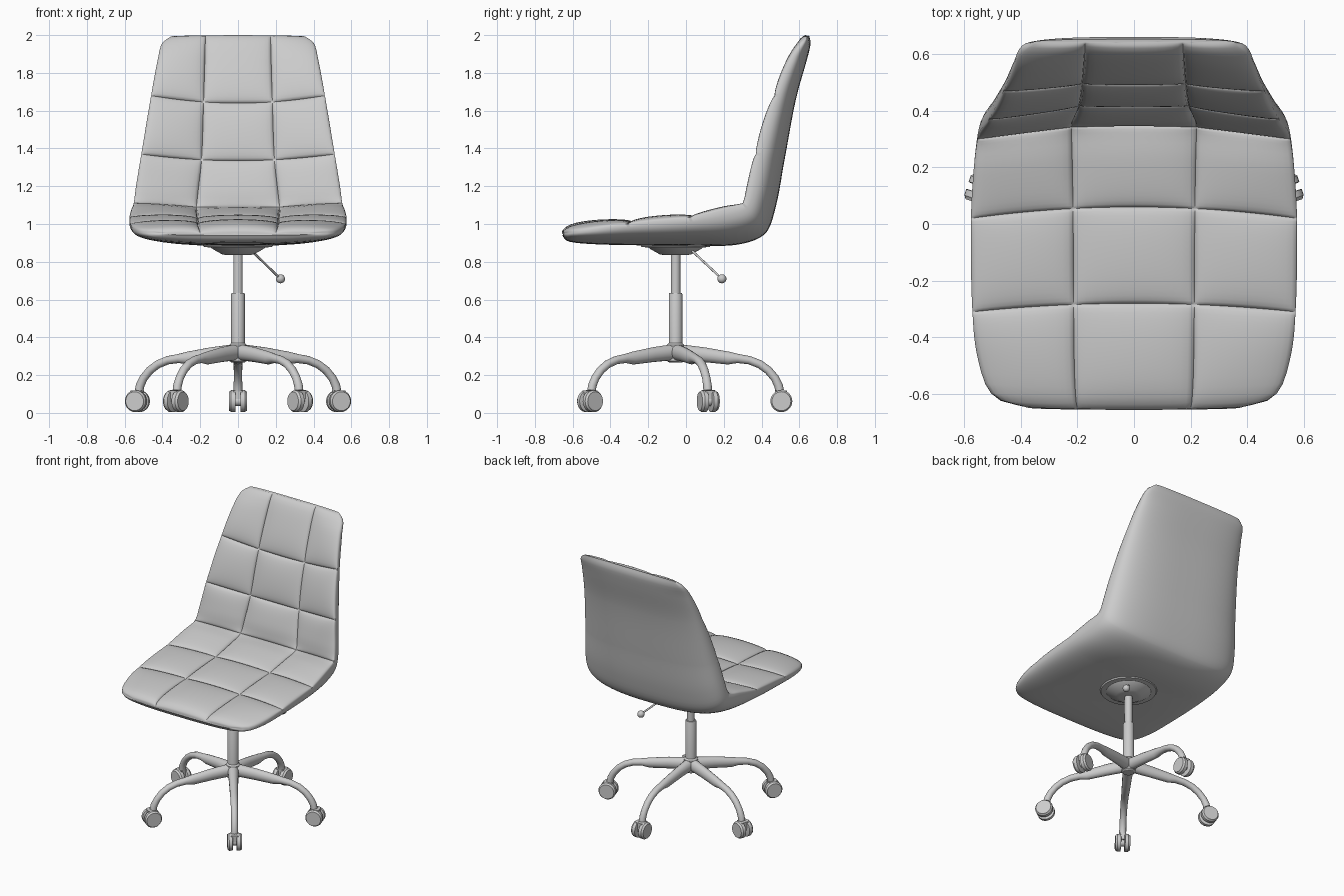
import bpy, bmesh
from math import sin, cos, pi, radians
from mathutils import Vector, Matrix

if "Cube" in bpy.data.objects:
    bpy.data.objects.remove(bpy.data.objects["Cube"])

BASE_Y = -0.055


def finish(name, bm, angle=40):
    bmesh.ops.recalc_face_normals(bm, faces=bm.faces)
    me = bpy.data.meshes.new(name)
    bm.to_mesh(me)
    bm.free()
    ob = bpy.data.objects.new(name, me)
    bpy.context.collection.objects.link(ob)
    bpy.ops.object.select_all(action='DESELECT')
    ob.select_set(True)
    bpy.context.view_layer.objects.active = ob
    bpy.ops.object.shade_smooth_by_angle(angle=radians(angle))
    return ob


def loft(bm, rings):
    """Skin closed rings of points and cap both ends."""
    rows = [[bm.verts.new(p) for p in r] for r in rings]
    n = len(rows[0])
    for a, b in zip(rows, rows[1:]):
        for i in range(n):
            j = (i + 1) % n
            bm.faces.new((a[i], a[j], b[j], b[i]))
    bm.faces.new(rows[0])
    bm.faces.new(rows[-1])


def lathe(name, profile, centre, n=32):
    bm = bmesh.new()
    loft(bm, [[(centre[0] + r * cos(2 * pi * i / n), centre[1] + r * sin(2 * pi * i / n), z)
               for i in range(n)] for r, z in profile])
    return finish(name, bm, 30)


# Seat and back: stations along the side profile, front to top
# inner centre y,z | side edge y,z | outer centre y,z | half width | seam x
STATIONS = [
    (-.655, .950, -.645, .950, -.655, .940, .38, .200),
    (-.620, .972, -.610, .958, -.630, .910, .49, .205),
    (-.520, .988, -.500, .972, -.520, .895, .545, .210),
    (-.280, 1.005, -.310, 1.00, -.290, .888, .57, .213),
    (.060, 1.030, .020, 1.035, .050, .885, .575, .215),
    (.240, 1.055, .200, 1.075, .280, .892, .565, .218),
    (.350, 1.085, .300, 1.11, .420, .950, .552, .220),
    (.385, 1.180, .335, 1.20, .475, 1.09, .54, .210),
    (.425, 1.335, .370, 1.37, .520, 1.33, .512, .193),
    (.500, 1.640, .470, 1.68, .582, 1.66, .46, .182),
    (.585, 1.880, .560, 1.88, .643, 1.88, .423, .175),
    (.620, 1.970, .615, 1.96, .660, 1.96, .40, .173),
    (.640, 1.998, .640, 1.992, .652, 1.998, .355, .172),
]
SEAMS = [0, 3, 4, 6, 8, 9, 12]
T = [0.0]
for a, b in zip(STATIONS, STATIONS[1:]):
    T.append(T[-1] + ((b[0] - a[0]) ** 2 + (b[1] - a[1]) ** 2) ** .5)


def station(t):
    """Smooth Hermite interpolation between stations."""
    i = max(k for k in range(len(T) - 1) if T[k] <= t + 1e-9)
    h = T[i + 1] - T[i]
    s = (t - T[i]) / h

    def slope(k, c):
        lo, hi = max(k - 1, 0), min(k + 1, len(T) - 1)
        return (STATIONS[hi][c] - STATIONS[lo][c]) / (T[hi] - T[lo])
    return [(2*s**3 - 3*s**2 + 1) * STATIONS[i][c] + (s**3 - 2*s**2 + s) * h * slope(i, c)
            + (3*s**2 - 2*s**3) * STATIONS[i + 1][c] + (s**3 - s**2) * h * slope(i + 1, c)
            for c in range(8)]


def pillow_samples(bounds, n):
    """Positions and puff amounts, packed closely near each seam."""
    out = [(bounds[0], 0.0)]
    for a, b in zip(bounds, bounds[1:]):
        for k in range(1, n + 1):
            th = pi * k / n
            out.append((a + (b - a) * (1 - cos(th)) / 2, max(sin(th), 0) ** .8 if k < n else 0.0))
    return out


def seat_ring(t, puff_v):
    yc, zc, ye, ze, yo, zo, w, s = station(t)
    p, q = station(max(t - .01, 0)), station(min(t + .01, T[-1]))
    tan = Vector((q[0] - p[0], q[1] - p[1])).normalized()
    ring = []
    for u, puff_u in pillow_samples([-1, -1 / 3, 1 / 3, 1], 14):
        a = abs(u)
        x = 3 * a * s if a <= 1 / 3 else s + (a - 1 / 3) * 1.5 * (w - s)
        g = (x / w) ** 2
        d = .03 * puff_u * puff_v
        ring.append((x if u > 0 else -x, yc + (ye - yc) * g - tan.y * d,
                     zc + (ze - zc) * g + tan.x * d))
    n = 40
    for k in range(1, n):
        th = pi * k / n
        c = cos(th)
        x = w * abs(c) ** .7 * (1 if c > 0 else -1)
        f = sin(th) ** .7
        ring.append((x, ye + (yo - ye) * f, ze + (zo - ze) * f))
    return ring


bm = bmesh.new()
loft(bm, [seat_ring(t, pv) for t, pv in pillow_samples([T[i] for i in SEAMS], 16)])
finish("padded_seat_shell", bm, 50)

# Mounting plate, gas column and hub
lathe("mounting_plate", [(.06, .835), (.085, .84), (.135, .868), (.145, .876), (.18, .878),
                         (.185, .886), (.185, .90)], (0, BASE_Y), 40)
lathe("upper_column", [(.025, .60), (.025, .85)], (0, BASE_Y))
lathe("lower_column", [(.036, .28), (.036, .628), (.033, .635), (.024, .635)], (0, BASE_Y))
lathe("hub", [(.036, .268), (.046, .275), (.046, .36), (.036, .37)], (0, BASE_Y))

# Height lever with ball knob
a, b = Vector((.07, .03, .86)), Vector((.225, .19, .71))
bm = bmesh.new()
rot = (b - a).to_track_quat('Z', 'Y').to_matrix().to_4x4()
bmesh.ops.create_cone(bm, cap_ends=True, segments=12, radius1=.006, radius2=.006,
                      depth=(b - a).length, matrix=Matrix.Translation((a + b) / 2) @ rot)
bmesh.ops.create_uvsphere(bm, u_segments=20, v_segments=12, radius=.024,
                          matrix=Matrix.Translation(b))
finish("height_lever", bm)

# Five legs with twin-wheel casters: r, z, thickness, width along each leg
LEG = [(.01, .322, .085, .075), (.15, .308, .078, .062), (.28, .290, .068, .054),
       (.33, .288, .048, .050), (.39, .279, .044, .048), (.445, .258, .044, .046),
       (.49, .226, .044, .045), (.525, .185, .044, .044), (.545, .145, .046, .046),
       (.55, .118, .046, .046)]


def leg_rings():
    rings = []
    for i, (r, z, h, w) in enumerate(LEG):
        p, q = LEG[max(i - 1, 0)], LEG[min(i + 1, len(LEG) - 1)]
        t = Vector((q[0] - p[0], q[1] - p[1])).normalized()
        ring = []
        for k in range(16):
            c, s = cos(2 * pi * k / 16), sin(2 * pi * k / 16)
            ring.append((r - t.y * s * h / 2, c * w / 2, z + t.x * s * h / 2))
        rings.append(ring)
    return rings


def add_axle_disc(bm, y, profile, n=28):
    """Disc around the wheel axle; profile is (offset, radius)."""
    loft(bm, [[(.56 + r * cos(2 * pi * i / n), y + o, .062 + r * sin(2 * pi * i / n))
               for i in range(n)] for o, r in profile])


for k in range(5):
    place = Matrix.Translation((0, BASE_Y, 0)) @ Matrix.Rotation(radians(90 + 72 * k), 4, 'Z')
    bm = bmesh.new()
    loft(bm, leg_rings())
    finish(f"leg_{k + 1}", bm, 45).matrix_world = place

    bm = bmesh.new()
    for side in (-1, 1):
        add_axle_disc(bm, 0, [(side * .012, .052), (side * .014, .058), (side * .036, .058),
                              (side * .040, .054), (side * .048, .050)])
    add_axle_disc(bm, 0, [(-.014, .025), (.014, .025)])
    bmesh.ops.create_cube(bm, size=1, matrix=Matrix.Translation((.56, 0, .095))
                          @ Matrix.Diagonal((.06, .05, .045, 1)))
    finish(f"caster_{k + 1}", bm, 35).matrix_world = place
